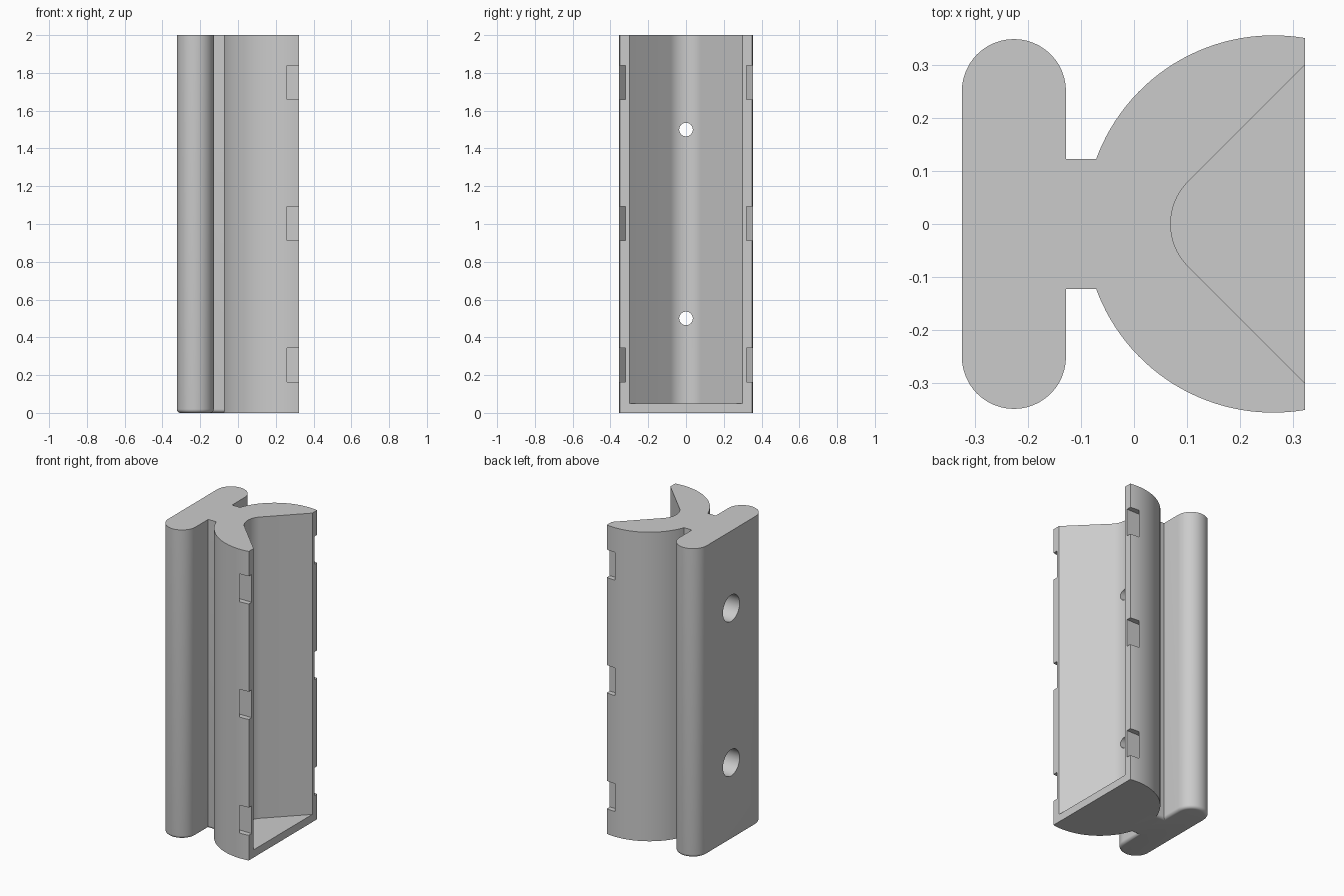
import bpy, bmesh
from math import sin, cos, pi, radians, atan2

cube = bpy.data.objects.get("Cube")
if cube:
    bpy.data.objects.remove(cube)

grey = bpy.data.materials.new("plain grey")
grey.use_nodes = True
COLOUR = (0.6, 0.6, 0.6, 1)
grey.diffuse_color = COLOUR
grey.node_tree.nodes["Principled BSDF"].inputs["Base Color"].default_value = COLOUR


def arc(cx, cy, r, start, end, n):
    """Points along an arc, angles in radians."""
    return [(cx + r * cos(start + (end - start) * i / n),
             cy + r * sin(start + (end - start) * i / n)) for i in range(n + 1)]


def prism(name, outline, z0, z1, round_bottom=0):
    """Extrude an outline upward, with an optional rounded bottom rim."""
    bm = bmesh.new()
    base = bm.faces.new([bm.verts.new((x, y, z0)) for x, y in outline])
    grown = bmesh.ops.extrude_face_region(bm, geom=[base], use_keep_orig=True)
    for v in grown["geom"]:
        if isinstance(v, bmesh.types.BMVert):
            v.co.z = z1
    bmesh.ops.recalc_face_normals(bm, faces=bm.faces)
    if round_bottom:
        rim = [e for e in bm.edges if all(v.co.z < z0 + 1e-5 for v in e.verts)]
        bmesh.ops.bevel(bm, geom=rim, offset=round_bottom, segments=5,
                        profile=0.5, affect='EDGES')
    mesh = bpy.data.meshes.new(name)
    bm.to_mesh(mesh)
    bm.free()
    mesh.materials.append(grey)
    obj = bpy.data.objects.new(name, mesh)
    bpy.context.collection.objects.link(obj)
    return obj


def bore(name, r, x0, x1, z):
    """Cylindrical cutter lying along x."""
    bpy.ops.mesh.primitive_cylinder_add(vertices=48, radius=r, depth=x1 - x0,
                                        location=((x0 + x1) / 2, 0, z),
                                        rotation=(0, pi / 2, 0))
    obj = bpy.context.object
    obj.name = name
    obj.data.materials.append(grey)
    return obj


def combine(target, other, operation):
    mod = target.modifiers.new(other.name, 'BOOLEAN')
    mod.object, mod.operation, mod.solver = other, operation, 'EXACT'
    bpy.context.view_layer.objects.active = target
    bpy.ops.object.modifier_apply(modifier=mod.name)
    bpy.data.objects.remove(other)


# Round-backed holder, cut flat at the open side
CX, R, FRONT = 0.262, 0.355, 0.322
edge = atan2(0.35, FRONT - CX)
holder = prism("holder", arc(CX, 0, R, edge, 2 * pi - edge, 72), 0, 2)

# Rail with rounded sides and a neck reaching into the holder
half = (arc(-0.226, 0.25, 0.098, pi, 0, 24) + [(-0.128, 0.122), (0.0, 0.122)])
rail = prism("rail", half + [(x, -y) for x, y in reversed(half)], 0, 2, 0.02)
combine(holder, rail, 'UNION')

# Wedge-shaped pocket with a rounded inner corner, closed at the bottom
pocket = arc(0.182, 0, 0.113, radians(135), radians(225), 20)
pocket = [(0.422, 0.40)] + pocket + [(0.422, -0.40)]
combine(holder, prism("pocket", pocket, 0.05, 2.2), 'DIFFERENCE')

# Undercut clip notches along both outer edges
for z in (0.253, 1.003, 1.75):
    for side in (1, -1):
        notch = [(0.22, 0.32), (0.40, 0.32), (0.40, 0.42), (0.15, 0.42)]
        notch = [(0.215, 0.32), (0.40, 0.32), (0.40, 0.40), (0.317, 0.40)]
        cutter = prism("notch", [(x, y * side) for x, y in notch], z - 0.09, z + 0.09)
        combine(holder, cutter, 'DIFFERENCE')

# Screw holes, wide from the rail side
for z in (0.5, 1.5):
    combine(holder, bore("screw_hole", 0.036, -0.5, 0.3, z), 'DIFFERENCE')
    combine(holder, bore("head_recess", 0.085, -0.5, -0.02, z), 'DIFFERENCE')

bpy.ops.object.select_all(action='DESELECT')
holder.select_set(True)
bpy.context.view_layer.objects.active = holder
bpy.ops.object.shade_smooth_by_angle(angle=radians(30))
